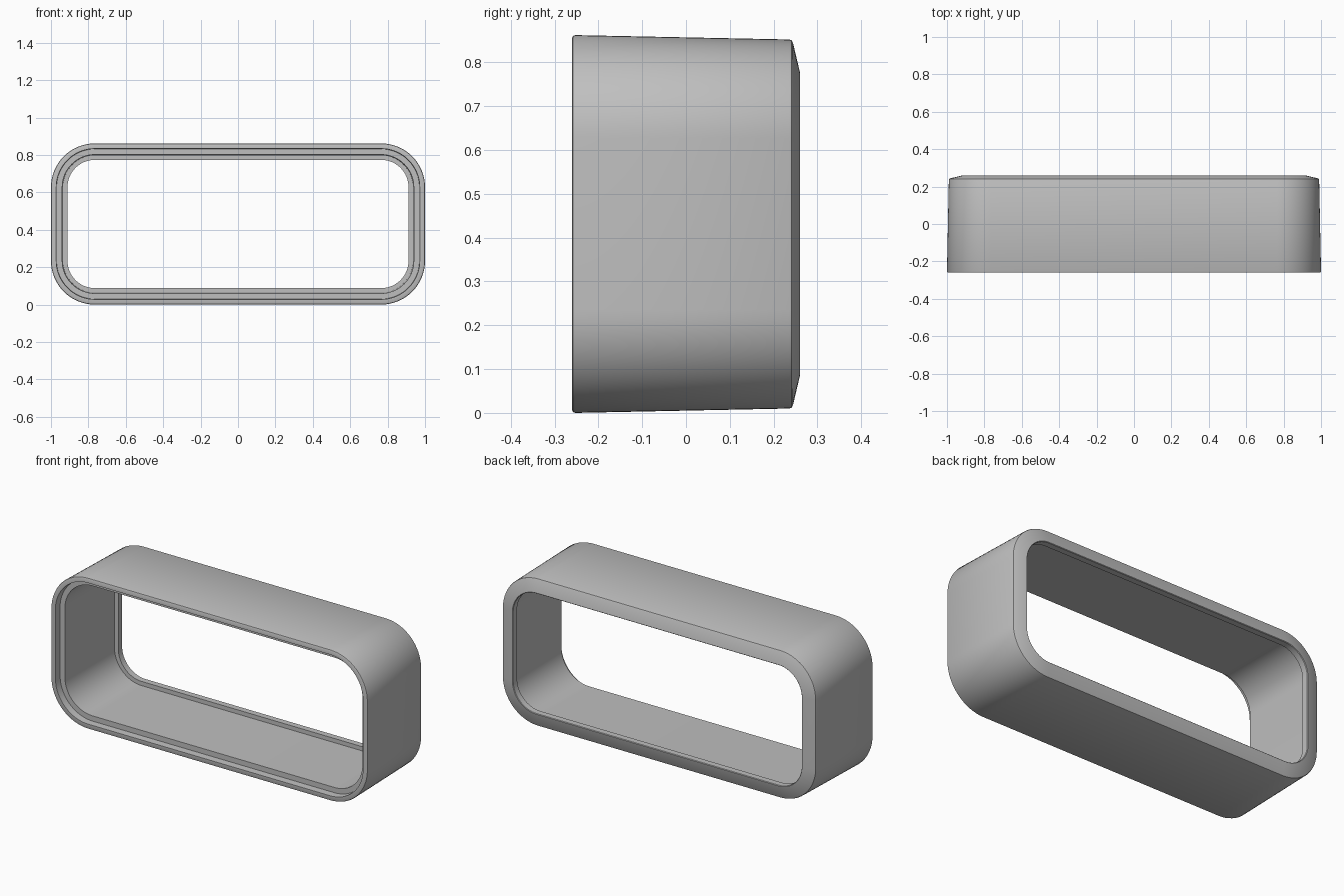
import bpy, bmesh, math

cube = bpy.data.objects.get("Cube")
if cube:
    bpy.data.objects.remove(cube, do_unlink=True)

HALF_W, HALF_H, RADIUS, STEPS = 1.0, 0.431, 0.235, 16

# Plain grey material
grey = bpy.data.materials.new("plain grey")
grey.use_nodes = True
colour = (0.52, 0.52, 0.52, 1)
grey.diffuse_color = colour
grey.node_tree.nodes["Principled BSDF"].inputs["Base Color"].default_value = colour

# Wall section as (inset from the outline, depth): tapered outside,
# chamfered back, retaining lip at the back and stepped recess at the front
SECTION = [
    (0.006, -0.26), (0.002, -0.258), (0.0, -0.253),
    (0.010, 0.236), (0.012, 0.241), (0.017, 0.244),
    (0.085, 0.26), (0.088, 0.257), (0.088, 0.222),
    (0.064, 0.222), (0.060, -0.22), (0.030, -0.22), (0.028, -0.26),
]


def rounded_outline(bm, inset, y):
    """Ring of vertices along a rounded rectangle moved inwards by inset."""
    ring = []
    r = RADIUS - inset
    for corner, (sx, sz) in enumerate([(1, 1), (-1, 1), (-1, -1), (1, -1)]):
        cx, cz = sx * (HALF_W - RADIUS), sz * (HALF_H - RADIUS)
        for i in range(STEPS + 1):
            a = (corner + i / STEPS) * math.pi / 2
            ring.append(bm.verts.new((cx + r * math.cos(a), y,
                                      HALF_H + cz + r * math.sin(a))))
    return ring


# Frame: sweep the section round the outline
bm = bmesh.new()
rings = [rounded_outline(bm, inset, y) for inset, y in SECTION]
for k, ring in enumerate(rings):
    after = rings[(k + 1) % len(rings)]
    for i in range(len(ring)):
        j = (i + 1) % len(ring)
        bm.faces.new((ring[i], ring[j], after[j], after[i]))
bmesh.ops.recalc_face_normals(bm, faces=bm.faces)

mesh = bpy.data.meshes.new("rounded_frame")
bm.to_mesh(mesh)
bm.free()
mesh.materials.append(grey)
frame = bpy.data.objects.new("rounded_frame", mesh)
bpy.context.collection.objects.link(frame)

# Smooth corners, crisp steps
bpy.ops.object.select_all(action="DESELECT")
frame.select_set(True)
bpy.context.view_layer.objects.active = frame
bpy.ops.object.shade_smooth_by_angle(angle=math.radians(35))
